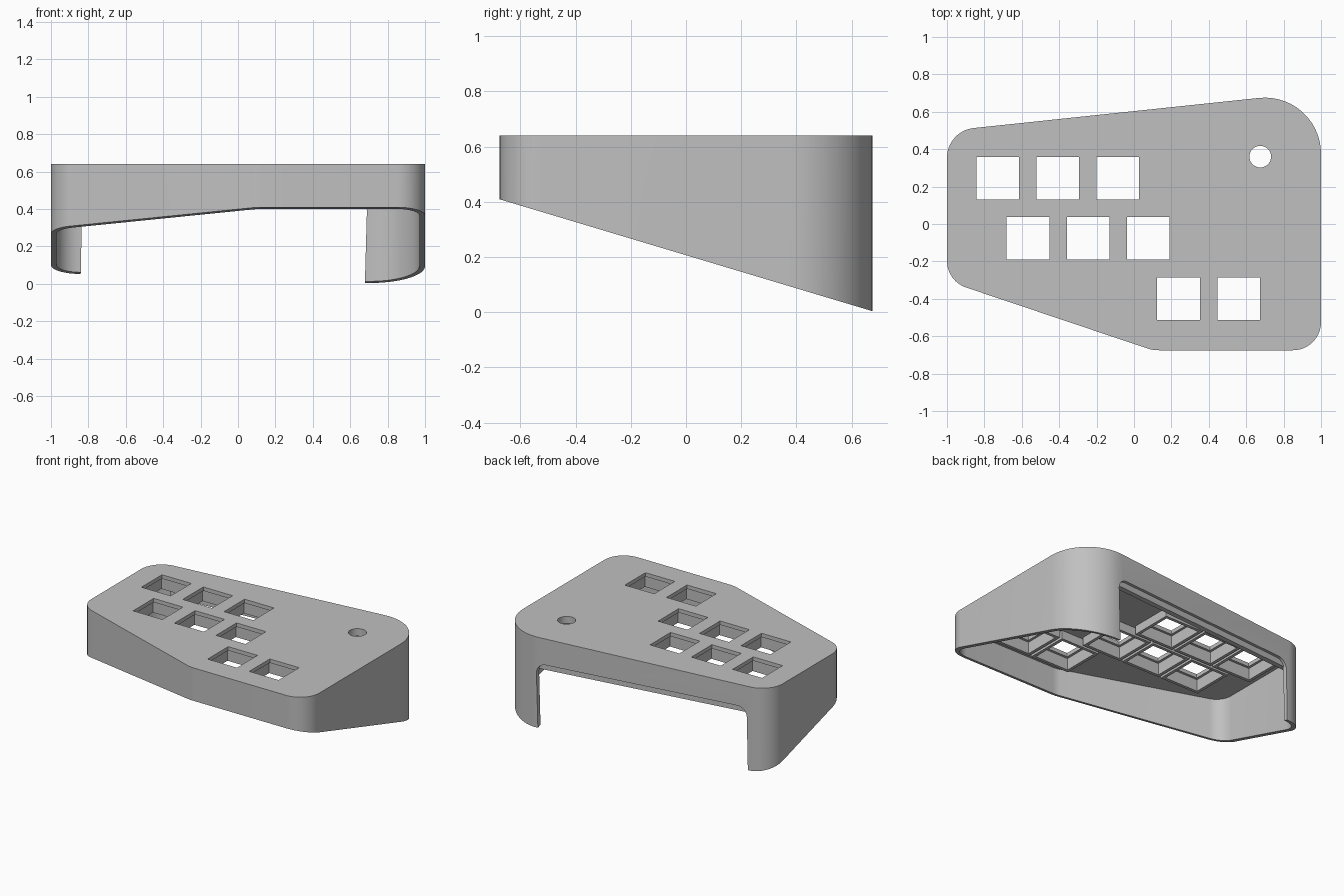
import bpy, bmesh, math
from mathutils import Vector

if "Cube" in bpy.data.objects:
    bpy.data.objects.remove(bpy.data.objects["Cube"])

grey = bpy.data.materials.new("plain grey")
grey.use_nodes = True
grey.diffuse_color = (0.53, 0.53, 0.53, 1)
grey.node_tree.nodes["Principled BSDF"].inputs["Base Color"].default_value = grey.diffuse_color

TOP, WALL, PLATE = 0.64, 0.03, 0.05


def rounded(corners, inset=0.0, steps=14):
    """Polygon from (x, y, radius) corners, optionally offset inward."""
    points = []
    for i, (x, y, r) in enumerate(corners):
        p = Vector((x, y))
        if r == 0:
            points.append(p)
            continue
        to_prev = (Vector(corners[i - 1][:2]) - p).normalized()
        to_next = (Vector(corners[(i + 1) % len(corners)][:2]) - p).normalized()
        half = to_prev.angle(to_next) / 2
        centre = p + (to_prev + to_next).normalized() * r / math.sin(half)
        start = p + to_prev * r / math.tan(half) - centre
        end = p + to_next * r / math.tan(half) - centre
        a0 = math.atan2(start.y, start.x)
        turn = math.atan2(end.y, end.x) - a0
        turn = (turn + math.pi) % (2 * math.pi) - math.pi
        for k in range(steps + 1):
            a = a0 + turn * k / steps
            points.append(centre + Vector((math.cos(a), math.sin(a))) * (r - inset))
    return points


def prism(bm, outline, low, high, place=lambda u, v, w: (u, v, w)):
    """Extrude an outline from low to high; low may be a function of (u, v)."""
    bottom = low if callable(low) else lambda u, v: low
    lower = [bm.verts.new(place(u, v, bottom(u, v))) for u, v in outline]
    upper = [bm.verts.new(place(u, v, high)) for u, v in outline]
    n = len(outline)
    bm.faces.new(lower[::-1])
    bm.faces.new(upper)
    for i in range(n):
        j = (i + 1) % n
        bm.faces.new((lower[i], lower[j], upper[j], upper[i]))


def make(name, bm):
    bmesh.ops.recalc_face_normals(bm, faces=bm.faces)
    mesh = bpy.data.meshes.new(name)
    bm.to_mesh(mesh)
    bm.free()
    mesh.materials.append(grey)
    obj = bpy.data.objects.new(name, mesh)
    bpy.context.collection.objects.link(obj)
    return obj


def combine(body, tool, operation):
    """Apply a boolean and discard the tool."""
    tool.hide_render = True
    mod = body.modifiers.new(tool.name, "BOOLEAN")
    mod.object, mod.operation, mod.solver = tool, operation, "EXACT"
    bpy.context.view_layer.objects.active = body
    bpy.ops.object.modifier_apply(modifier=mod.name)
    bpy.data.objects.remove(tool)


def square(x, y, size):
    h = size / 2
    return [(x - h, y - h), (x + h, y - h), (x + h, y + h), (x - h, y + h)]


# Outer shell with a sloping underside
plan = [(-1, -0.305, 0.15), (0.1, -0.675, 0.2), (1, -0.675, 0.15),
        (1, 0.709, 0.3), (-1, 0.498, 0.16)]
bm = bmesh.new()
prism(bm, rounded(plan), lambda x, y: 0.2065 - 0.3 * y, TOP)
body = make("case_shell", bm)

# Hollow interior, open below
bm = bmesh.new()
prism(bm, rounded(plan, WALL), -0.5, TOP - PLATE)
combine(body, make("interior_cutter", bm), "DIFFERENCE")

# Slightly tilted opening through the back wall
opening = [(-0.848, -0.3, 0), (0.67, -0.3, 0), (0.691, 0.455, 0.07), (-0.832, 0.49, 0.07)]
bm = bmesh.new()
prism(bm, rounded(opening), 0.42, 1, lambda u, v, w: (u, w, v))
combine(body, make("back_opening_cutter", bm), "DIFFERENCE")


# Lip hanging just inside the back opening
def back_y(x):
    return 0.498 + (x + 1) * 0.1055


bm = bmesh.new()
ends = (-0.85, 0.69)
lip = [(x, back_y(x) - 0.055) for x in ends] + [(x, back_y(x) - 0.02) for x in ends[::-1]]
prism(bm, lip, lambda x, y: 0.428 - 0.023 * x, TOP - PLATE / 2)
combine(body, make("back_lip", bm), "UNION")

# Square key sockets: frames under the plate, wide pockets, through holes
rows = [(0.245, (-0.728, -0.407, -0.086)),
        (-0.077, (-0.567, -0.245, 0.077)),
        (-0.4, (0.238, 0.561))]
keys = [(x, y) for y, xs in rows for x in xs]
for name, size, low, high, operation in (
        ("socket_frames", 0.305, TOP - 0.11, TOP - PLATE / 2, "UNION"),
        ("socket_pockets", 0.262, TOP - 0.2, TOP - 0.027, "DIFFERENCE"),
        ("key_holes", 0.228, TOP - 0.2, TOP + 0.1, "DIFFERENCE")):
    bm = bmesh.new()
    for x, y in keys:
        prism(bm, square(x, y, size), low, high)
    combine(body, make(name, bm), operation)

# Round hole near the back left corner
bm = bmesh.new()
circle = [(0.675 + 0.058 * math.cos(a), 0.36 + 0.058 * math.sin(a))
          for a in (math.tau * k / 32 for k in range(32))]
prism(bm, circle, TOP - 0.2, TOP + 0.1)
combine(body, make("round_hole_cutter", bm), "DIFFERENCE")

# Smooth the rounded walls, keep edges sharp
bpy.ops.object.select_all(action="DESELECT")
body.select_set(True)
bpy.context.view_layer.objects.active = body
bpy.ops.object.shade_smooth_by_angle(angle=math.radians(30))
